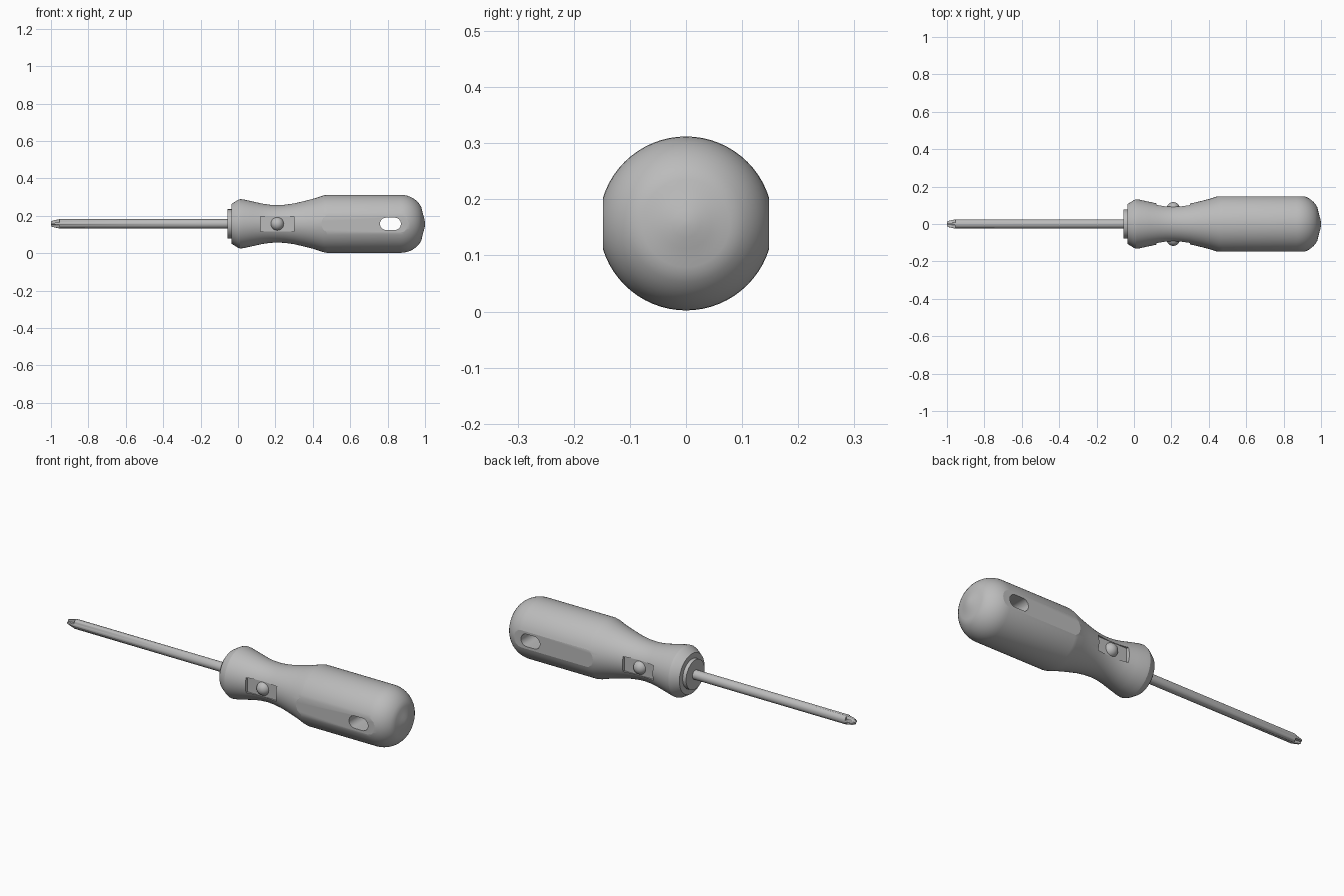
import bpy, bmesh, math
from mathutils import Matrix

cube = bpy.data.objects.get("Cube")
if cube:
    bpy.data.objects.remove(cube, do_unlink=True)

AXIS_Z = 0.157

grey = bpy.data.materials.new("plain grey")
grey.use_nodes = True
grey.diffuse_color = (0.5, 0.5, 0.5, 1)
grey.node_tree.nodes["Principled BSDF"].inputs["Base Color"].default_value = (0.5, 0.5, 0.5, 1)


def finish(bm, name, angle=30):
    bmesh.ops.recalc_face_normals(bm, faces=bm.faces)
    mesh = bpy.data.meshes.new(name)
    bm.to_mesh(mesh)
    bm.free()
    mesh.materials.append(grey)
    obj = bpy.data.objects.new(name, mesh)
    bpy.context.collection.objects.link(obj)
    bpy.ops.object.select_all(action="DESELECT")
    obj.select_set(True)
    bpy.context.view_layer.objects.active = obj
    bpy.ops.object.shade_smooth_by_angle(angle=math.radians(angle))
    return obj


def turned(name, profile, sides):
    """Revolve (x, radius) points around the long axis."""
    bm = bmesh.new()
    rings = []
    for x, r in profile:
        angles = [2 * math.pi * i / sides for i in range(sides)]
        rings.append([bm.verts.new((x, r * math.cos(a), AXIS_Z + r * math.sin(a))) for a in angles])
    for a, b in zip(rings, rings[1:]):
        for i in range(sides):
            j = (i + 1) % sides
            bm.faces.new((a[i], a[j], b[j], b[i]))
    bm.faces.new(rings[0])
    bm.faces.new(rings[-1])
    return finish(bm, name)


def box(bm, centre, size, turn=Matrix()):
    bmesh.ops.create_cube(bm, size=1, matrix=Matrix.Translation(centre) @ turn @ Matrix.Diagonal((*size, 1)))


def cut(target, bm, name):
    cutter = finish(bm, name)
    cutter.hide_render = True
    cutter.hide_set(True)
    mod = target.modifiers.new(name, "BOOLEAN")
    mod.operation = "DIFFERENCE"
    mod.solver = "EXACT"
    mod.object = cutter
    bpy.context.view_layer.objects.active = target
    bpy.ops.object.modifier_apply(modifier=mod.name)
    bpy.data.objects.remove(cutter, do_unlink=True)


# Handle: flared guard, waisted neck, straight grip and rounded end
waist = [(-0.035, 0.106), (0, 0.128), (0.012, 0.132), (0.03, 0.13), (0.08, 0.119),
         (0.13, 0.108), (0.17, 0.102), (0.21, 0.1), (0.25, 0.102), (0.3, 0.109),
         (0.36, 0.123), (0.41, 0.136), (0.455, 0.151), (0.475, 0.155)]
dome = [(0.87 + 0.122 * math.sin(t), 0.04 + 0.115 * math.cos(t))
        for t in (math.radians(a) for a in range(0, 70, 8))]
end = [(0.983, 0.078), (0.986, 0.065), (0.991, 0.045), (0.997, 0.025), (1.0, 0.006)]
handle = turned("handle", waist + dome + end, 64)

# Flats on both sides of the grip and neck
bm = bmesh.new()
for side in (-1, 1):
    box(bm, (0.7, side * 0.198, AXIS_Z), (0.7, 0.1, 0.4))
    box(bm, (0.21, side * 0.14, AXIS_Z), (0.18, 0.1, 0.08))
cut(handle, bm, "side_flats")

# Rounded hanging slot through the grip
bm = bmesh.new()
outline = []
for centre, start in ((0.838, -90), (0.792, 90)):
    for i in range(13):
        a = math.radians(start + 15 * i)
        outline.append(bm.verts.new((centre + 0.033 * math.cos(a), -0.3, AXIS_Z + 0.033 * math.sin(a))))
slot = bm.faces.new(outline)
sweep = bmesh.ops.extrude_face_region(bm, geom=[slot])
moved = [v for v in sweep["geom"] if isinstance(v, bmesh.types.BMVert)]
bmesh.ops.translate(bm, verts=moved, vec=(0, 0.6, 0))
cut(handle, bm, "slot_cutter")
bpy.context.view_layer.objects.active = handle
handle.select_set(True)
bpy.ops.object.shade_smooth_by_angle(angle=math.radians(20))

# Collar at the mouth of the handle
turned("collar", [(-0.055, 0.078), (-0.02, 0.078)], 48)

# Shaft with a tapered cross tip
shaft = turned("shaft", [(-1, 0.013), (-0.99, 0.017), (-0.957, 0.0245), (0, 0.0245)], 24)
bm = bmesh.new()
for i in range(4):
    a = math.radians(45 + 90 * i)
    box(bm, (-0.985, 0.02 * math.cos(a), AXIS_Z + 0.02 * math.sin(a)),
        (0.06, 0.018, 0.018), Matrix.Rotation(a + math.pi / 4, 4, "X") @ Matrix.Rotation(0.1, 4, "Y"))
cut(shaft, bm, "tip_grooves")

# Round buttons on both sides of the neck
for side, name in ((-1, "front_button"), (1, "back_button")):
    bm = bmesh.new()
    bmesh.ops.create_uvsphere(bm, u_segments=32, v_segments=16, radius=0.036,
                              matrix=Matrix.Translation((0.21, side * 0.081, AXIS_Z)))
    finish(bm, name)
